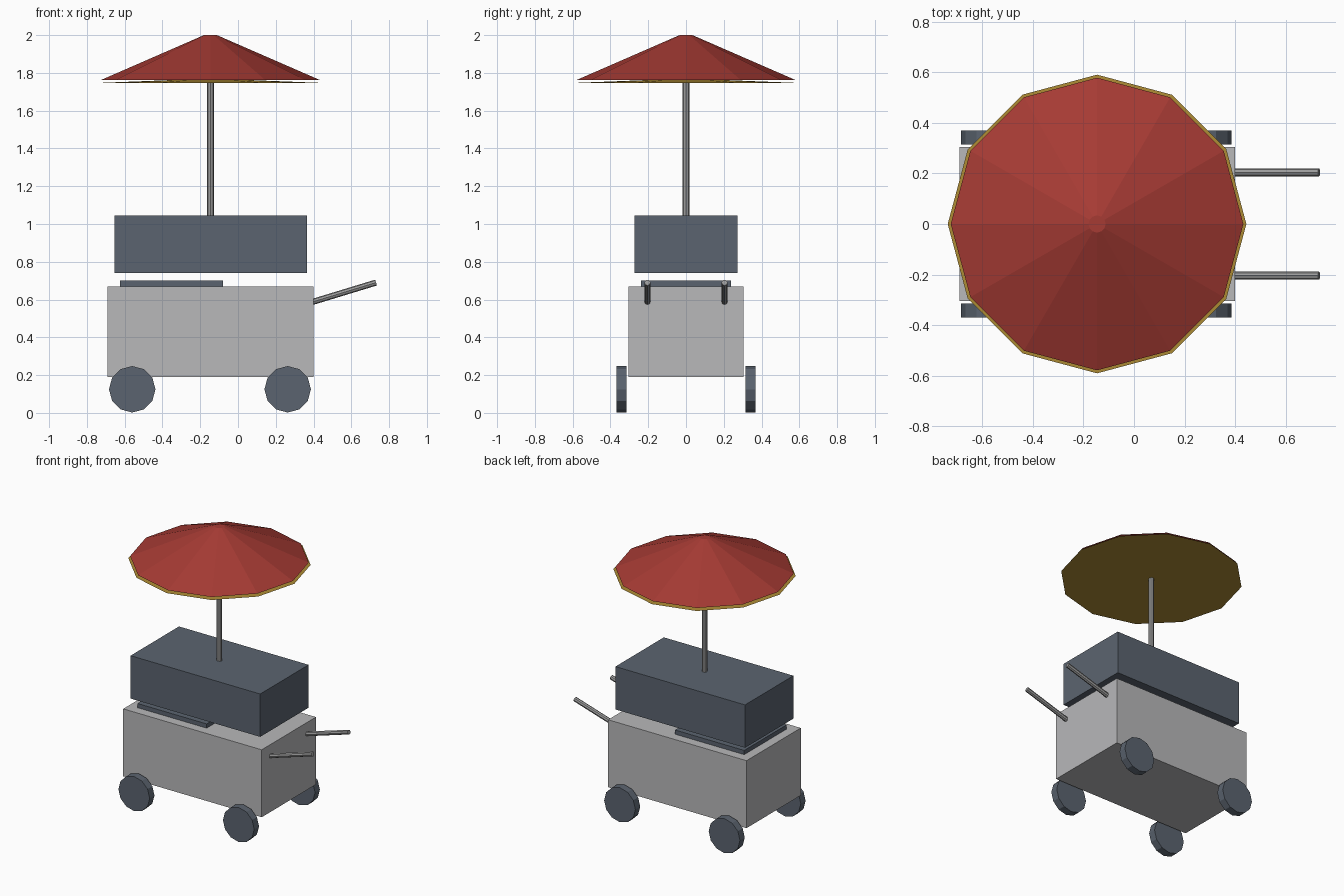
import bpy
from math import pi
from mathutils import Vector

if "Cube" in bpy.data.objects:
    bpy.data.objects.remove(bpy.data.objects["Cube"], do_unlink=True)


def material(name, r, g, b):
    mat = bpy.data.materials.new(name)
    mat.use_nodes = True
    mat.diffuse_color = (r, g, b, 1)
    mat.node_tree.nodes["Principled BSDF"].inputs["Base Color"].default_value = (r, g, b, 1)
    return mat


light_grey = material("light grey", 0.48, 0.48, 0.49)
slate = material("slate", 0.105, 0.127, 0.16)
metal = material("metal grey", 0.33, 0.33, 0.33)
red = material("canopy red", 0.38, 0.043, 0.034)
gold = material("trim gold", 0.42, 0.26, 0.035)


def finish(name, mat):
    ob = bpy.context.object
    ob.name = ob.data.name = name
    ob.data.materials.clear()
    ob.data.materials.append(mat)
    return ob


def box(name, low, high, mat):
    low, high = Vector(low), Vector(high)
    bpy.ops.mesh.primitive_cube_add(size=1, location=(low + high) / 2)
    ob = finish(name, mat)
    ob.scale = high - low
    bpy.ops.object.transform_apply(location=False, rotation=False, scale=True)


def rod(name, start, end, radius, sides, mat):
    start, end = Vector(start), Vector(end)
    axis = end - start
    bpy.ops.mesh.primitive_cylinder_add(
        vertices=sides, radius=radius, depth=axis.length, location=(start + end) / 2,
        rotation=axis.to_track_quat('Z', 'Y').to_euler())
    return finish(name, mat)


def cone(name, x, radius, tip, low, high, mat):
    bpy.ops.mesh.primitive_cone_add(vertices=12, radius1=radius, radius2=tip,
                                    depth=high - low, location=(x, 0, (low + high) / 2))
    finish(name, mat)


# Cart body, cooking plate and upper cabinet
box("cart_body", (-0.69, -0.305, 0.19), (0.40, 0.305, 0.67), light_grey)
box("cooking_plate", (-0.625, -0.238, 0.66), (-0.08, 0.238, 0.70), slate)
box("upper_cabinet", (-0.655, -0.272, 0.74), (0.365, 0.272, 1.045), slate)

# Wheels and push handles on both sides
for side, y in (("right", -1), ("left", 1)):
    for end, x in (("back", -0.56), ("front", 0.263)):
        bpy.ops.mesh.primitive_cylinder_add(vertices=12, radius=0.123, depth=0.054,
                                            location=(x, y * 0.342, 0.125), rotation=(pi / 2, 0, 0))
        finish(f"{end}_{side}_wheel", slate)
    rod(f"{side}_handle", (0.36, y * 0.204, 0.577), (0.731, y * 0.204, 0.69), 0.016, 8, metal)

# Umbrella
pole_x = -0.146
rod("umbrella_pole", (pole_x, 0, 1.03), (pole_x, 0, 1.755), 0.018, 8, metal)
cone("umbrella_trim", pole_x, 0.59, 0, 1.747, 1.77, gold)
cone("umbrella_canopy", pole_x, 0.578, 0.034, 1.763, 2.0, red)
